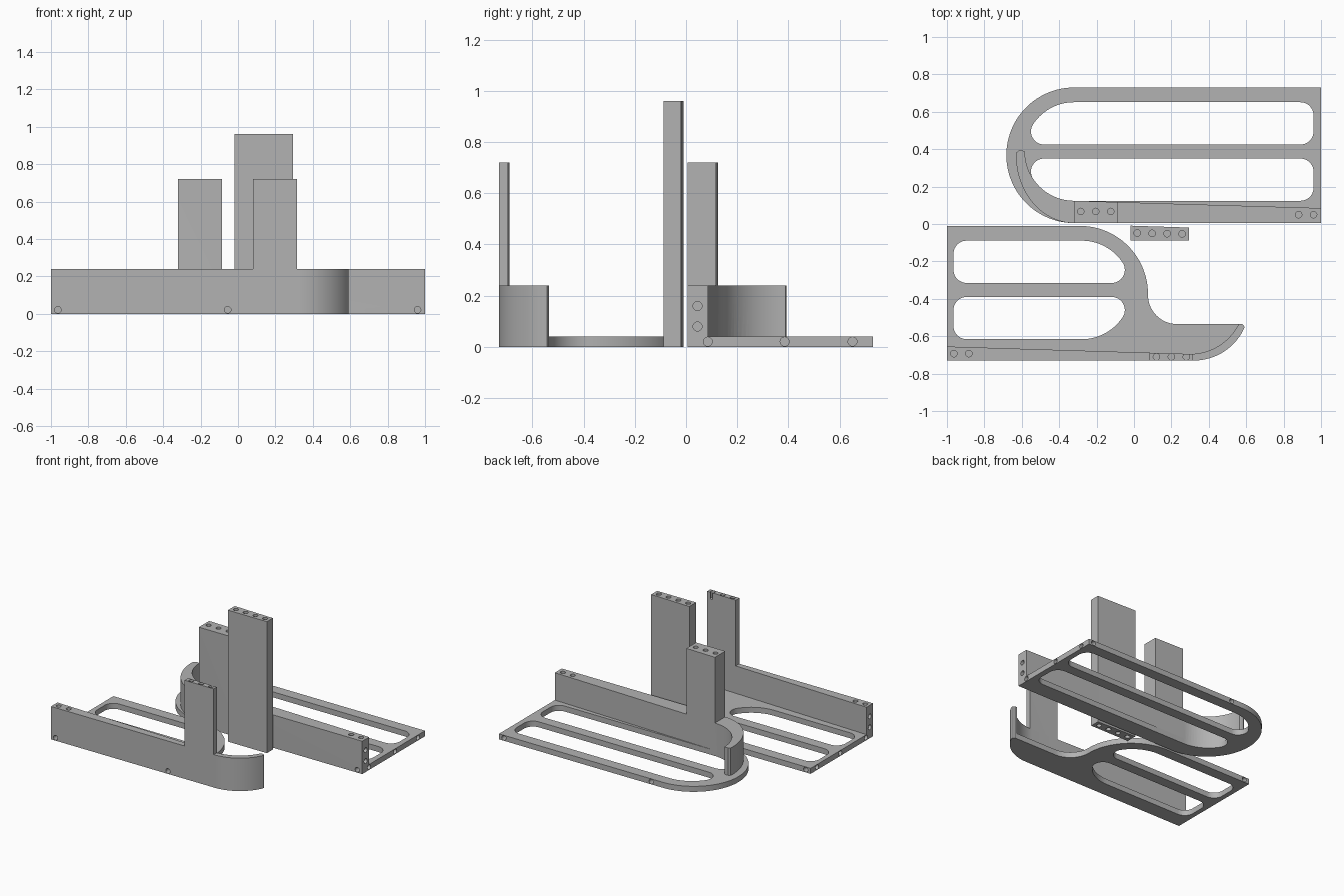
import bpy, bmesh, math
from mathutils import Vector

if "Cube" in bpy.data.objects:
    bpy.data.objects.remove(bpy.data.objects["Cube"])

Y_SHIFT = -0.005
HOLE_R, HOLE_DEPTH = 0.0175, 0.05

grey = bpy.data.materials.new("plain_grey")
grey.diffuse_color = (0.45, 0.45, 0.45, 1)
grey.use_nodes = True
grey.node_tree.nodes["Principled BSDF"].inputs["Base Color"].default_value = grey.diffuse_color


def arc(cx, cy, rx, a0, a1, ry=None, n=20):
    """Points on an arc, angles in degrees."""
    ry = ry or rx
    out = []
    for i in range(n + 1):
        a = math.radians(a0 + (a1 - a0) * i / n)
        out.append((cx + rx * math.cos(a), cy + ry * math.sin(a)))
    return out


def prism(name, pts, z0, z1):
    """Extrude a flat outline between two heights."""
    clean = [p for i, p in enumerate(pts) if math.dist(p, pts[i - 1]) > 1e-5]
    bm = bmesh.new()
    base = bm.faces.new([bm.verts.new((x, y + Y_SHIFT, z0)) for x, y in clean])
    ext = bmesh.ops.extrude_face_region(bm, geom=[base])
    verts = [g for g in ext["geom"] if isinstance(g, bmesh.types.BMVert)]
    bmesh.ops.translate(bm, verts=verts, vec=(0, 0, z1 - z0))
    bmesh.ops.recalc_face_normals(bm, faces=bm.faces)
    return add_object(name, bm)


def add_object(name, bm):
    me = bpy.data.meshes.new(name)
    bm.to_mesh(me)
    bm.free()
    me.materials.append(grey)
    ob = bpy.data.objects.new(name, me)
    bpy.context.collection.objects.link(ob)
    return ob


def combine(target, other, operation):
    """Apply a boolean and remove the second object."""
    mod = target.modifiers.new("bool", "BOOLEAN")
    mod.object, mod.operation, mod.solver = other, operation, "EXACT"
    bpy.context.view_layer.objects.active = target
    bpy.ops.object.modifier_apply(modifier=mod.name)
    bpy.data.objects.remove(other, do_unlink=True)


def drill(target, holes):
    """Blind holes: each is (mouth position, inward direction)."""
    bm = bmesh.new()
    for (x, y, z), d in holes:
        d = Vector(d)
        rot = d.to_track_quat("Z", "Y").to_matrix().to_4x4()
        rot.translation = Vector((x, y + Y_SHIFT, z)) + d * (HOLE_DEPTH / 2 - 0.01)
        bmesh.ops.create_cone(bm, cap_ends=True, segments=20, radius1=HOLE_R,
                              radius2=HOLE_R, depth=HOLE_DEPTH + 0.02, matrix=rot)
    cutter = add_object("hole_cutter", bm)
    cutter.hide_render = True
    combine(target, cutter, "DIFFERENCE")


def slot(cx, cy, length, sx, sy):
    """Long window: square rounded end, and an end following a big arc."""
    R, r, s = 0.2635, 0.07, 0.0375
    fy = s + r
    fx = -math.sqrt((R - r) ** 2 - fy ** 2)
    a = math.degrees(math.atan2(fy, fx))
    pts = arc(length - r, s + r, r, -90, 0, n=10)
    pts += arc(length - r, R - r, r, 0, 90, n=10)
    pts += arc(0, 0, R, 90, a) + arc(fx, fy, r, a, 270, n=14)
    return [(cx + sx * x, cy + sy * y) for x, y in pts]


def cut_slots(plate, cx, cy, length, sx):
    for sy in (1, -1):
        cutter = prism("slot_cutter", slot(cx, cy, length, sx, sy), -0.1, 0.2)
        cutter.hide_render = True
        combine(plate, cutter, "DIFFERENCE")


def finish(ob):
    bpy.ops.object.select_all(action="DESELECT")
    ob.select_set(True)
    bpy.context.view_layer.objects.active = ob
    bpy.ops.object.shade_smooth_by_angle(angle=math.radians(30))


DOWN, UP = (0, 0, -1), (0, 0, 1)
PLATE_Z, WALL_Z, POST_Z = 0.04, 0.24, 0.72


# Rear bracket: slotted base plate with a round end
rear = prism("rear_bracket", [(1, 0.01), (1, 0.735)]
             + arc(-0.32, 0.3725, 0.3625, 90, 270, n=48), 0, PLATE_Z)
cut_slots(rear, -0.32, 0.3925, 1.28, -1 * -1)


# Rear tapered wall running into a curved blade
def rear_back(x):
    return 0.129 - 0.039 * (x + 0.32) / 1.32


rear_wall = prism("rear_wall", [(1, 0.01), (1, rear_back(1))]
                  + arc(-0.32, 0.3925, 0.2635, 270, 180)
                  + [(-0.595, 0.398), (-0.615, 0.398), (-0.628, 0.388)]
                  + arc(-0.32, 0.3725, 0.311, 180, 270, ry=0.3625), PLATE_Z, WALL_Z)
combine(rear, rear_wall, "UNION")

# Rear upright
rear_post = prism("rear_post", [(-0.32, 0.01), (-0.085, 0.01),
                                (-0.085, rear_back(-0.085)), (-0.32, rear_back(-0.32))],
                  WALL_Z, POST_Z)
combine(rear, rear_post, "UNION")
drill(rear, [((x, 0.072, POST_Z), DOWN) for x in (-0.285, -0.205, -0.125)]
      + [((x, 0.055, WALL_Z), DOWN) for x in (0.88, 0.96)]
      + [((1, 0.05, z), (-1, 0, 0)) for z in (0.08, 0.16)]
      + [((1, y, 0.021), (-1, 0, 0)) for y in (0.09, 0.39, 0.655)]
      + [((x, 0.735, 0.021), (0, -1, 0)) for x in (0.96, -0.23)]
      + [((0.96, 0.01, 0.021), (0, 1, 0))])
finish(rear)

# Front bracket: slotted base plate with a swept tail
outer = arc(0.32, -0.429, 0.296, -90, -24.1)
tip = [(0.589, -0.538), (0.578, -0.53), (0.56, -0.53)]
front = prism("front_bracket", [(-1, -0.725)] + outer + tip
              + arc(0.23, -0.375, 0.155, 270, 180)
              + arc(-0.29, -0.37, 0.365, 0, 90, n=24) + [(-1, -0.005)], 0, PLATE_Z)
cut_slots(front, -0.28, -0.3475, 0.685, -1)


# Front tapered wall running into a curved blade
def front_back(x):
    return -0.65 - 0.04 * (x + 1) / 1.3


front_wall = prism("front_wall", [(-1, -0.725)] + outer + tip
                   + arc(0.3, -0.399, 0.291, -26.7, -90) + [(-1, -0.65)],
                   PLATE_Z, WALL_Z)
combine(front, front_wall, "UNION")

# Front upright
front_post = prism("front_post", [(0.08, -0.725), (0.315, -0.725),
                                  (0.315, front_back(0.3)), (0.3, front_back(0.3)),
                                  (0.08, front_back(0.08))], WALL_Z, POST_Z)
combine(front, front_post, "UNION")
drill(front, [((x, -0.705, POST_Z), DOWN) for x in (0.12, 0.2, 0.28)]
      + [((x, -0.688, WALL_Z), DOWN) for x in (-0.963, -0.883)]
      + [((-1, -0.687, z), (1, 0, 0)) for z in (0.08, 0.16)]
      + [((-1, y, 0.021), (1, 0, 0)) for y in (-0.645, -0.3475, -0.08)]
      + [((x, -0.725, 0.021), (0, 1, 0)) for x in (-0.963, -0.055)]
      + [((-0.96, -0.005, 0.021), (0, -1, 0))])
finish(front)

# Free-standing tall post with holes at both ends
post = prism("tall_post", [(-0.02, -0.083), (0.295, -0.083),
                           (0.295, -0.014), (-0.02, -0.004)], 0, 0.96)
drill(post, [((x, -0.043 - 0.02 * x, z), d) for x in (0.017, 0.097, 0.177, 0.257)
             for z, d in ((0.96, DOWN), (0, UP))])
finish(post)
